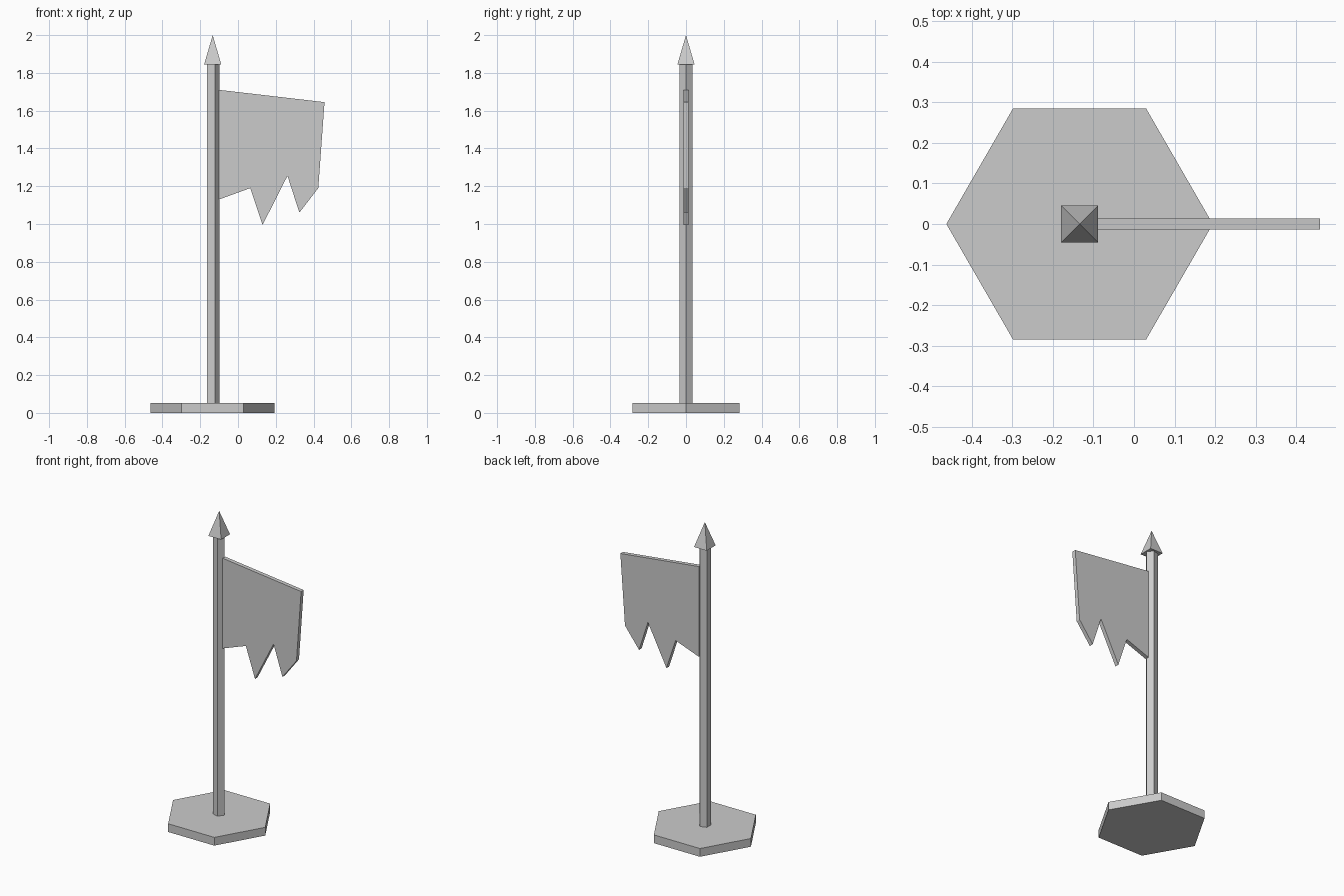
import bpy
import bmesh
import math
from mathutils import Matrix, Vector

cube = bpy.data.objects.get("Cube")
if cube:
    bpy.data.objects.remove(cube, do_unlink=True)

AXIS_X = -0.134  # shared vertical axis of base, pole and tip

grey = bpy.data.materials.new("plain_grey")
grey.use_nodes = True
grey.diffuse_color = (0.6, 0.6, 0.6, 1)
grey.node_tree.nodes["Principled BSDF"].inputs["Base Color"].default_value = (0.6, 0.6, 0.6, 1)


def finish(name, bm):
    bmesh.ops.recalc_face_normals(bm, faces=bm.faces)
    mesh = bpy.data.meshes.new(name)
    bm.to_mesh(mesh)
    bm.free()
    mesh.materials.append(grey)
    obj = bpy.data.objects.new(name, mesh)
    bpy.context.collection.objects.link(obj)


def column(name, sides, r_bottom, r_top, z0, z1, turn=0.0):
    """Upright prism or pyramid with its first corner at angle turn."""
    bm = bmesh.new()

    def ring(r, z):
        angles = [turn + math.tau * i / sides for i in range(sides)]
        return [bm.verts.new((AXIS_X + r * math.cos(a), r * math.sin(a), z)) for a in angles]

    low = ring(r_bottom, z0)
    bm.faces.new(low)
    if r_top:
        high = ring(r_top, z1)
        bm.faces.new(high)
    else:
        high = [bm.verts.new((AXIS_X, 0, z1))] * sides
    for i in range(sides):
        j = (i + 1) % sides
        corners = [low[i], low[j], high[j]]
        if r_top:
            corners.append(high[i])
        bm.faces.new(corners)
    finish(name, bm)


# Hexagonal base, five-sided pole, square pyramid tip
column("base", 6, 0.328, 0.328, 0, 0.053)
column("pole", 5, 0.037, 0.037, 0.05, 1.85)
column("pole_tip", 4, 0.064, 0, 1.845, 2.0, math.pi / 4)

# Torn flag: outline extruded through its thickness
outline = [(-0.10, 1.71), (0.458, 1.645), (0.425, 1.19), (0.325, 1.06),
           (0.262, 1.255), (0.13, 0.995), (0.065, 1.19), (-0.10, 1.13)]
thickness = 0.026
bm = bmesh.new()
front = bm.faces.new([bm.verts.new((x, -thickness / 2, z)) for x, z in outline])
back = bmesh.ops.extrude_face_region(bm, geom=[front], use_keep_orig=True)["geom"]
bmesh.ops.translate(bm, vec=(0, thickness, 0),
                    verts=[v for v in back if isinstance(v, bmesh.types.BMVert)])
finish("flag", bm)
